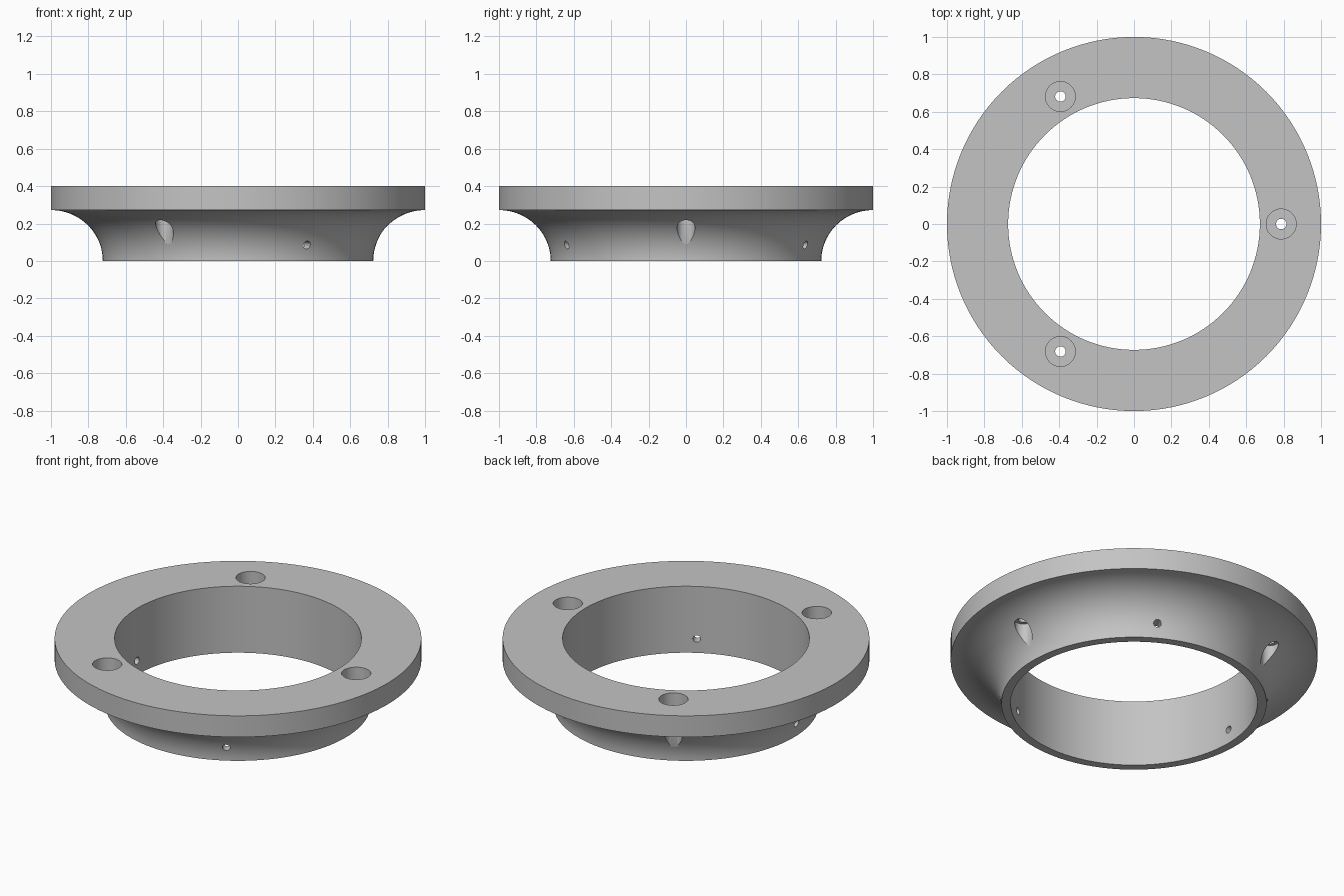
import bpy
import bmesh
from math import sin, cos, pi, radians
from mathutils import Matrix, Vector

cube = bpy.data.objects.get("Cube")
if cube:
    bpy.data.objects.remove(cube, do_unlink=True)

# Plain grey material
grey = bpy.data.materials.new("plain grey")
grey.use_nodes = True
color = (0.55, 0.55, 0.55, 1)
grey.diffuse_color = color
grey.node_tree.nodes["Principled BSDF"].inputs["Base Color"].default_value = color


def lathe(name, profile, steps, closed):
    """Revolve an (r, z) profile around the z axis."""
    bm = bmesh.new()
    verts = [bm.verts.new((r, 0, z)) for r, z in profile]
    edges = [bm.edges.new(pair) for pair in zip(verts, verts[1:])]
    if closed:
        edges.append(bm.edges.new((verts[-1], verts[0])))
    bmesh.ops.spin(bm, geom=verts + edges, cent=(0, 0, 0), axis=(0, 0, 1),
                   angle=2 * pi, steps=steps, use_merge=True)
    bmesh.ops.remove_doubles(bm, verts=bm.verts[:], dist=1e-5)
    if not closed:
        # cap the open ends
        rims = [e for e in bm.edges if e.is_boundary]
        bmesh.ops.holes_fill(bm, edges=rims, sides=0)
    bmesh.ops.recalc_face_normals(bm, faces=bm.faces[:])
    mesh = bpy.data.meshes.new(name)
    bm.to_mesh(mesh)
    bm.free()
    mesh.materials.append(grey)
    obj = bpy.data.objects.new(name, mesh)
    bpy.context.collection.objects.link(obj)
    return obj


def cut(target, cutter):
    """Subtract a cutter from the target, then discard it."""
    cutter.hide_render = True
    mod = target.modifiers.new("cut", "BOOLEAN")
    mod.operation = "DIFFERENCE"
    mod.solver = "EXACT"
    mod.object = cutter
    bpy.context.view_layer.objects.active = target
    bpy.ops.object.modifier_apply(modifier=mod.name)
    bpy.data.objects.remove(cutter, do_unlink=True)


# Flanged ring: straight bore, thick rim, concave cove below the rim
INNER, OUTER, HEIGHT, RIM_Z, NECK = 0.673, 1.0, 0.4, 0.272, 0.723
COVE_STEPS = 24
cove = []
for i in range(COVE_STEPS + 1):
    a = i / COVE_STEPS * pi / 2
    cove.append((OUTER - (OUTER - NECK) * cos(a), RIM_Z * sin(a)))
ring = lathe("flanged_ring", [(INNER, 0)] + cove + [(OUTER, HEIGHT), (INNER, HEIGHT)],
             128, True)

# Stepped bolt holes: lower pocket, narrow bore, wide counterbore
BOLT_R, POCKET_R, BORE_R, HEAD_R = 0.787, 0.048, 0.028, 0.08
POCKET_Z, SEAT_Z = 0.235, 0.28
bolt_profile = [(POCKET_R, -0.1), (POCKET_R, POCKET_Z), (BORE_R, POCKET_Z),
                (BORE_R, SEAT_Z), (HEAD_R, SEAT_Z), (HEAD_R, 0.5)]

# Small radial screw holes through the neck, midway between the bolts
SCREW_R, SCREW_Z = 0.021, 0.085
screw_profile = [(SCREW_R, 0.55), (SCREW_R, 0.95)]

for k in range(3):
    angle = radians(120 * k)
    bolt = lathe("bolt_hole_cutter", bolt_profile, 40, False)
    bolt.data.transform(Matrix.Rotation(angle, 4, "Z")
                        @ Matrix.Translation(Vector((BOLT_R, 0, 0))))
    cut(ring, bolt)

    screw = lathe("screw_hole_cutter", screw_profile, 24, False)
    screw.data.transform(Matrix.Translation(Vector((0, 0, SCREW_Z)))
                         @ Matrix.Rotation(angle + radians(60), 4, "Z")
                         @ Matrix.Rotation(pi / 2, 4, "Y"))
    cut(ring, screw)

# Smooth curved walls, crisp rims
bpy.ops.object.select_all(action="DESELECT")
ring.select_set(True)
bpy.context.view_layer.objects.active = ring
bpy.ops.object.shade_smooth_by_angle(angle=radians(30))
